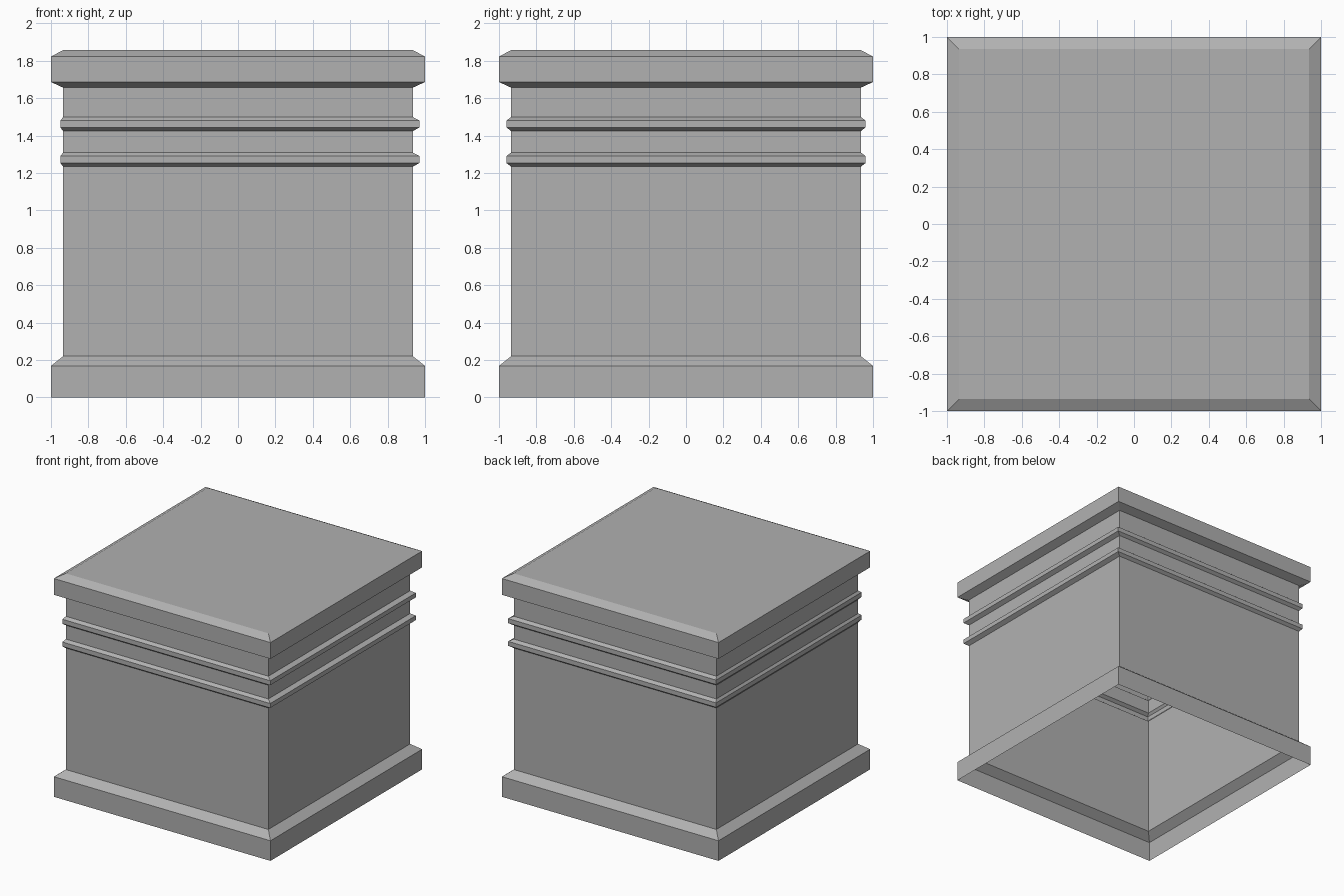
import bpy, bmesh

if "Cube" in bpy.data.objects:
    bpy.data.objects.remove(bpy.data.objects["Cube"])

BODY, BAND, EDGE = 0.935, 0.96, 1.0

# Outline from foot to top: (half width, height, x shift)
profile = [(EDGE, 0.0, 0), (EDGE, 0.168, 0), (BODY, 0.22, 0)]
# Two raised mouldings
for z in (1.234, 1.424):
    profile += [(BODY, z, 0), (BAND, z + 0.019, 0.01),
                (BAND, z + 0.056, 0.01), (BODY, z + 0.075, 0)]
# Cap slab with bevelled edges
profile += [(BODY, 1.656, 0), (EDGE, 1.686, 0), (EDGE, 1.822, 0), (BODY, 1.857, 0)]


def square_ring(bm, half, z, shift):
    corners = ((-1, -1), (1, -1), (1, 1), (-1, 1))
    return [bm.verts.new((x * half + shift, y * half, z)) for x, y in corners]


# Hollow shell, open underneath
bm = bmesh.new()
rings = [square_ring(bm, *p) for p in profile]
for low, high in zip(rings, rings[1:]):
    for i in range(4):
        j = (i + 1) % 4
        bm.faces.new((low[i], low[j], high[j], high[i]))
bm.faces.new(rings[-1])

mesh = bpy.data.meshes.new("pedestal")
bm.to_mesh(mesh)
bm.free()

# Dark grey stone
stone = bpy.data.materials.new("stone")
stone.diffuse_color = (0.44, 0.44, 0.44, 1)
stone.use_nodes = True
stone.node_tree.nodes["Principled BSDF"].inputs["Base Color"].default_value = stone.diffuse_color
mesh.materials.append(stone)
bpy.context.collection.objects.link(bpy.data.objects.new("pedestal", mesh))
